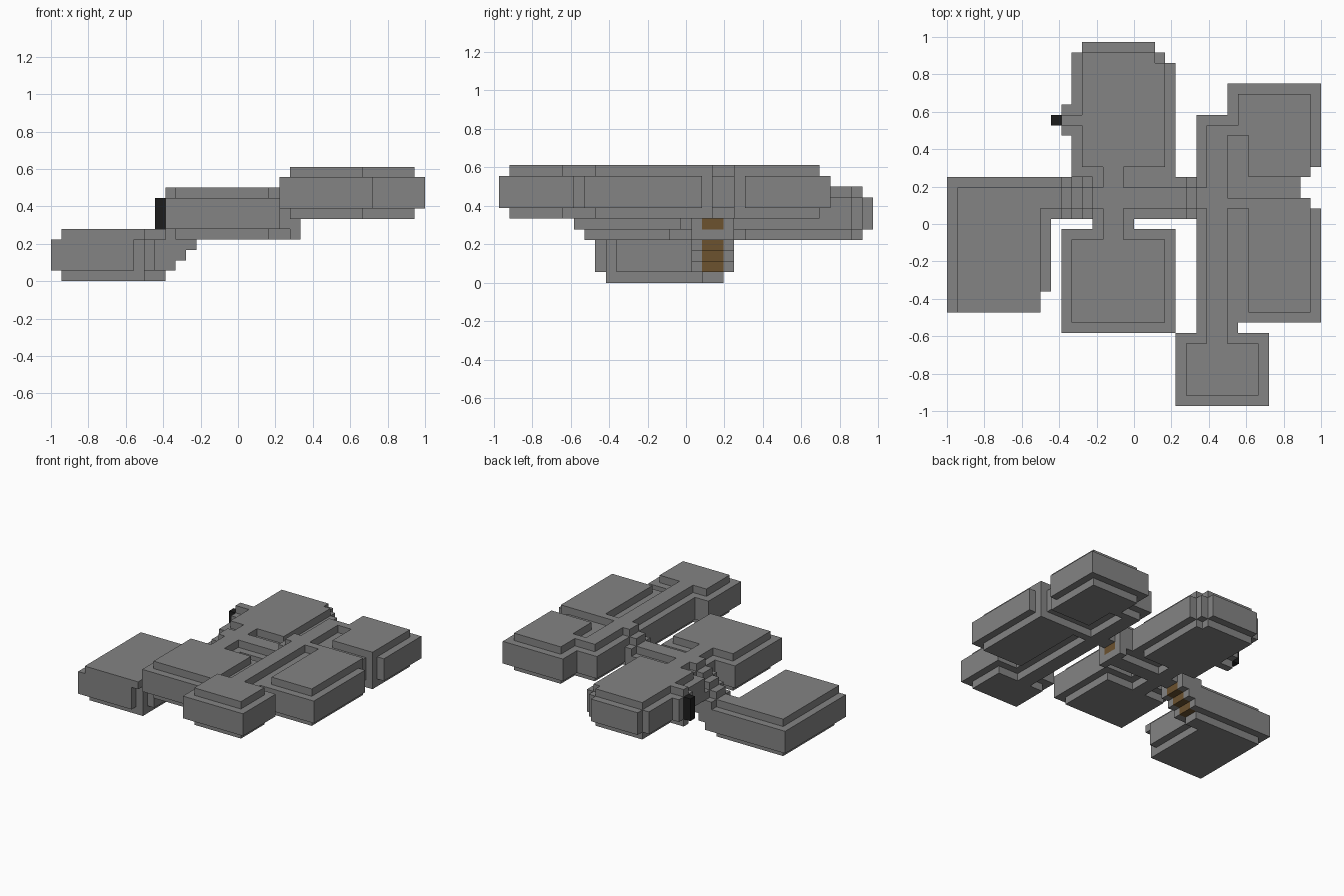
import bpy
import bmesh
from mathutils import Matrix, Vector

cube = bpy.data.objects.get("Cube")
if cube:
    bpy.data.objects.remove(cube, do_unlink=True)

UNIT = 1 / 18                       # one grid block
ORIGIN = Vector((-18, -17.5, 0))    # grid corner, in blocks


def material(name, rgb):
    m = bpy.data.materials.new(name)
    m.use_nodes = True
    color = (*rgb, 1)
    m.diffuse_color = color
    m.node_tree.nodes["Principled BSDF"].inputs["Base Color"].default_value = color
    return m


STONE = material("grey stone", (0.23, 0.23, 0.23))
WOOD = material("brown wood", (0.15, 0.085, 0.028))
DARK = material("black door", (0.012, 0.012, 0.012))


def build(name, boxes, mat=STONE):
    """One object made of blocks, each (x0, x1, y0, y1, z0, z1) in grid units."""
    bm = bmesh.new()
    for x0, x1, y0, y1, z0, z1 in boxes:
        center = Vector((x0 + x1, y0 + y1, z0 + z1)) / 2 + ORIGIN
        size = Matrix.Diagonal((x1 - x0, y1 - y0, z1 - z0, 1))
        bmesh.ops.create_cube(bm, size=1, matrix=Matrix.Translation(center) @ size)
    bmesh.ops.scale(bm, vec=(UNIT,) * 3, verts=bm.verts)
    mesh = bpy.data.meshes.new(name)
    bm.to_mesh(mesh)
    bm.free()
    mesh.materials.append(mat)
    obj = bpy.data.objects.new(name, mesh)
    bpy.context.collection.objects.link(obj)
    return obj


def chamber(name, z, walls, plates, floors=None):
    """Walls three blocks high between a floor plate at z and a roof plate."""
    boxes = [(*w, z + 1, z + 4) for w in walls]
    boxes += [(*p, z + 4, z + 5) for p in plates]
    boxes += [(*p, z, z + 1) for p in (floors or plates)]
    build(name, boxes)


def room(name, z, x0, x1, y0, y1):
    """Plain rectangular room given by its inner footprint."""
    chamber(name, z, [(x0 - 1, x1 + 1, y0 - 1, y1 + 1)], [(x0, x1, y0, y1)])


def stair(name, x, z):
    """One tread with side walls and a stepped roof."""
    build(name + "_walls", [(x, x + 1, 18, 19, z, z + 4),
                            (x, x + 1, 21, 22, z, z + 4),
                            (x, x + 1, 19, 21, z + 1, z + 5)])
    build(name + "_tread", [(x, x + 1, 19, 21, z, z + 1)], WOOD)


LOW, MID, HIGH = 0, 4, 6

# Low room with its clipped corner, and the passage to the stairs
chamber("low_room", LOW,
        [(0, 8, 9, 22), (8, 9, 10, 22), (9, 10, 11, 22)],
        [(1, 9, 9, 21)], [(1, 9, 10, 21)])
chamber("low_passage", LOW, [(9, 11, 18, 22)], [(9, 11, 19, 21)])

# Stairs up from the low level and up to the high level
for i in range(3):
    stair(f"lower_stair_{i + 1}", 11 + i, 1 + i)
stair("upper_stair", 23, 5)
build("upper_stair_base", [(23, 24, 19, 21, 4, 5), (23, 24, 18, 19, 4, 5),
                           (23, 24, 21, 22, 4, 5)])

# Middle level rooms and crossing passages
chamber("back_room", MID,
        [(12, 22, 22, 33), (12, 21, 33, 34), (13, 20, 34, 35)],
        [(13, 21, 23, 33), (13, 20, 33, 34)])
room("front_room", MID, 12, 21, 8, 16)
chamber("cross_passage", MID, [(14, 23, 18, 22)], [(14, 23, 19, 21)])
chamber("long_passage", MID, [(14, 18, 16, 23)], [(15, 17, 16, 23)])
chamber("door_passage", MID, [(11, 13, 26, 29)], [(11, 13, 27, 28)])
build("door", [(10, 11, 27, 28, 5, 8)], DARK)

# High level passage and rooms
chamber("high_passage", HIGH,
        [(24, 28, 7, 28)],
        [(25, 27, 6, 27), (24, 25, 19, 21), (27, 29, 26, 27)])
chamber("high_back_room", HIGH,
        [(27, 36, 23, 31), (27, 35, 22, 23), (27, 34, 20, 22)],
        [(28, 35, 26, 30), (29, 35, 22, 26)])
chamber("high_side_room", HIGH,
        [(28, 36, 8, 19), (27, 35, 19, 20)],
        [(29, 35, 9, 19), (27, 35, 19, 20)])
room("high_front_room", HIGH, 23, 30, 1, 6)
